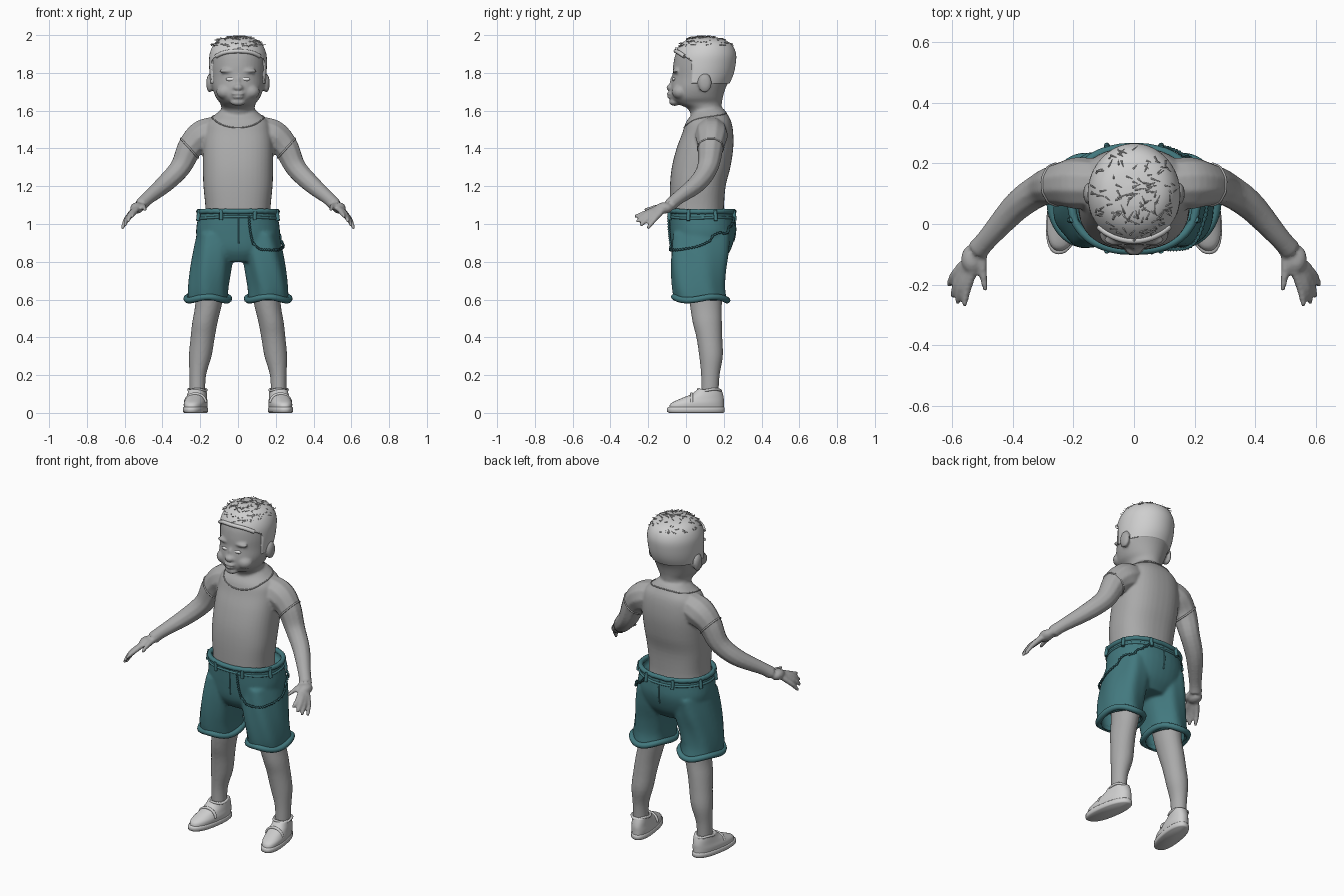
import bpy, bmesh, math, random
from mathutils import Vector, Matrix
from mathutils.bvhtree import BVHTree

if "Cube" in bpy.data.objects:
    bpy.data.objects.remove(bpy.data.objects["Cube"])

random.seed(4)


def material(name, rgb):
    m = bpy.data.materials.new(name)
    m.diffuse_color = (*rgb, 1)
    m.use_nodes = True
    m.node_tree.nodes["Principled BSDF"].inputs["Base Color"].default_value = m.diffuse_color
    return m


SKIN = material("skin grey", (0.40, 0.40, 0.40))
PALE = material("pale grey", (0.62, 0.62, 0.62))
TEAL = material("teal cloth", (0.055, 0.19, 0.21))
DARK = material("dark teal trim", (0.03, 0.11, 0.125))
WHITE = material("eye white", (0.85, 0.85, 0.85))


def add(name, mesh, mat):
    ob = bpy.data.objects.new(name, mesh)
    bpy.context.collection.objects.link(ob)
    mesh.materials.clear()
    mesh.materials.append(mat)
    mesh.shade_smooth()
    return ob


def spline(keys, steps):
    """Catmull-Rom interpolation of tuples."""
    k = [Vector(p) for p in keys]
    out = []
    for i in range(len(k) - 1):
        a, b, c, d = k[max(i - 1, 0)], k[i], k[i + 1], k[min(i + 2, len(k) - 1)]
        for j in range(steps):
            t = j / steps
            out.append(b + (c - a) * (t / 2) + (2 * a - 5 * b + 4 * c - d) * (t * t / 2)
                       + (3 * b - a - 3 * c + d) * (t ** 3 / 2))
    return out + [k[-1]]


def loft(name, keys, mat, n=40, e=2.0, steps=4, grow=0.0, fold=0.0, lean=0.0):
    """Skin stacked ovals given as (z, centre x, front y, back y, half width)."""
    bm = bmesh.new()
    rings = []
    for z, cx, f, b, rx in spline(keys, steps):
        ring = []
        for i in range(n):
            a = math.tau * i / n
            c, s = math.cos(a), math.sin(a)
            k = 1 + fold * math.sin(6 * a + 9 * z)
            x = cx + math.copysign(abs(c) ** (2 / e), c) * (rx + grow) * k
            y = (f + b) / 2 + math.copysign(abs(s) ** (2 / e), s) * ((b - f) / 2 + grow) * k
            ring.append(bm.verts.new((x + lean * (0.12 - y), y, z)))
        rings.append(ring)
    for p, q in zip(rings, rings[1:]):
        for i in range(n):
            bm.faces.new((p[i], p[(i + 1) % n], q[(i + 1) % n], q[i]))
    bm.faces.new(rings[0][::-1])
    bm.faces.new(rings[-1])
    bmesh.ops.recalc_face_normals(bm, faces=bm.faces)
    me = bpy.data.meshes.new(name)
    bm.to_mesh(me)
    bm.free()
    return add(name, me, mat)


def bake(ob):
    dg = bpy.context.evaluated_depsgraph_get()
    dg.update()
    return bpy.data.meshes.new_from_object(ob.evaluated_get(dg))


def tube(name, pts, mat, closed=False):
    """Round tube through (x, y, z, radius) points."""
    cu = bpy.data.curves.new(name, 'CURVE')
    cu.dimensions = '3D'
    cu.bevel_depth, cu.bevel_resolution, cu.use_fill_caps = 1.0, 3, True
    sp = cu.splines.new('POLY')
    sp.points.add(len(pts) - 1)
    for p, q in zip(sp.points, pts):
        p.co, p.radius = (q[0], q[1], q[2], 1), q[3]
    sp.use_cyclic_u = closed
    tmp = bpy.data.objects.new(name, cu)
    bpy.context.collection.objects.link(tmp)
    me = bake(tmp)
    bpy.data.objects.remove(tmp)
    return add(name, me, mat)


def ball(name, loc, size, mat):
    bm = bmesh.new()
    m = Matrix.Translation(loc) @ Matrix.Diagonal((*size, 1))
    bmesh.ops.create_uvsphere(bm, u_segments=20, v_segments=12, radius=1, matrix=m)
    me = bpy.data.meshes.new(name)
    bm.to_mesh(me)
    bm.free()
    return add(name, me, mat)


def fuse(name, parts, mat, voxel, cutters=()):
    """Merge closed parts into one smooth skin, then hollow it with the cutters."""
    bm = bmesh.new()
    for p in parts:
        bm.from_mesh(p.data)
        bpy.data.objects.remove(p)
    me = bpy.data.meshes.new(name)
    bm.to_mesh(me)
    bm.free()
    ob = add(name, me, mat)
    r = ob.modifiers.new("merge", 'REMESH')
    r.mode, r.voxel_size = 'VOXEL', voxel
    s = ob.modifiers.new("soften", 'SMOOTH')
    s.factor, s.iterations = 0.5, 4
    carve(ob, cutters)
    return ob


def carve(ob, cutters):
    for c in cutters:
        b = ob.modifiers.new("cut", 'BOOLEAN')
        b.operation, b.object, b.solver = 'DIFFERENCE', c, 'EXACT'
    mat = ob.data.materials[0]
    me = bake(ob)
    ob.modifiers.clear()
    ob.data = me
    me.materials.clear()
    me.materials.append(mat)
    me.polygons.foreach_set("material_index", [0] * len(me.polygons))
    me.shade_smooth()
    for c in cutters:
        bpy.data.objects.remove(c)


def snap(ob, pts, r, lift=0.0):
    tree = BVHTree.FromPolygons([v.co for v in ob.data.vertices],
                                [p.vertices[:] for p in ob.data.polygons])
    out = []
    for p in pts:
        co, no, _, _ = tree.find_nearest(Vector(p))
        out.append((*(co + no * lift), r))
    return out


# Body: head, torso, arms, hands and legs merged
HEAD = [(1.56, 0, .03, .21, .09), (1.61, 0, .01, .19, .088), (1.64, 0, -.055, .19, .095),
        (1.67, 0, -.082, .195, .117), (1.72, 0, -.083, .21, .135), (1.78, 0, -.072, .24, .142),
        (1.84, 0, -.068, .255, .146), (1.90, 0, -.055, .258, .143), (1.95, 0, -.022, .235, .122),
        (1.98, 0, .02, .185, .085), (1.993, 0, .07, .12, .02)]
TORSO = [(1.0, 0, -.08, .20, .175), (1.08, 0, -.085, .20, .172), (1.2, 0, -.085, .21, .183),
         (1.3, 0, -.075, .235, .186), (1.4, 0, -.05, .25, .186), (1.48, 0, -.02, .25, .18),
         (1.54, 0, .0, .24, .165), (1.58, 0, .03, .22, .12), (1.61, 0, .035, .20, .085)]
LEG = [(.05, .215, .08, .17, .04), (.1, .215, .08, .172, .041), (.2, .213, .08, .178, .044),
       (.3, .2, .07, .195, .06), (.4, .187, .055, .192, .064), (.48, .175, .035, .19, .067),
       (.58, .155, .02, .19, .071), (.75, .135, 0, .2, .085)]
ARM = [(.08, .13, 1.50, .075), (.18, .135, 1.47, .087), (.25, .13, 1.41, .071), (.305, .115, 1.30, .057),
       (.385, .06, 1.215, .049), (.48, -.045, 1.135, .036), (.515, -.085, 1.10, .036)]
FINGERS = [((.50, -.09, 1.10), (.50, -.15, 1.09), (.49, -.22, 1.075)),
           ((.525, -.14, 1.09), (.55, -.21, 1.06), (.56, -.272, 1.04)),
           ((.54, -.145, 1.08), (.57, -.21, 1.05), (.583, -.262, 1.01)),
           ((.555, -.145, 1.07), (.585, -.20, 1.03), (.60, -.242, .99)),
           ((.56, -.13, 1.065), (.595, -.17, 1.02), (.612, -.205, .975))]


def flip(leg, s):
    return [(z, s * cx, f, b, r) for z, cx, f, b, r in leg]


parts = [loft("head", HEAD, SKIN), loft("torso", TORSO, SKIN, e=2.4),
         ball("nose", (0, -.083, 1.722), (.028, .022, .018), SKIN),
         ball("nose_bridge", (0, -.07, 1.75), (.013, .016, .035), SKIN),
         ball("upper_lip", (0, -.082, 1.69), (.036, .022, .009), SKIN),
         ball("lower_lip", (0, -.08, 1.672), (.03, .022, .009), SKIN),
         ball("chin", (0, -.06, 1.645), (.04, .03, .02), SKIN)]
for s in (1, -1):
    parts += [loft("leg", flip(LEG, s), SKIN),
              ball("ear", (s * .15, .10, 1.745), (.018, .036, .05), SKIN),
              ball("cheek", (s * .065, -.03, 1.70), (.05, .045, .04), SKIN),
              ball("brow", (s * .055, -.052, 1.81), (.045, .02, .012), SKIN),
              ball("palm", (s * .535, -.115, 1.085), (.036, .048, .03), SKIN),
              tube("arm", [(s * p[0], *p[1:]) for p in spline(ARM, 5)], SKIN)]
    for f in FINGERS:
        keys = [(s * p[0], p[1], p[2], r) for p, r in zip(f, (.016, .0145, .009))]
        parts.append(tube("finger", spline(keys, 4), SKIN))
body = fuse("body", parts, SKIN, .0075)

# Eyes set into the face
for s in (1, -1):
    at = snap(body, [(s * .055, -.12, 1.776)], 0)[0]
    ball("eye", (at[0], at[1] + .004, at[2]), (.025, .009, .010), WHITE)

# Shirt neckline and sleeve edges
neck = [(.13 * math.cos(a), .12 + .13 * math.sin(a), 1.56 + .05 * math.sin(a))
        for a in (math.tau * i / 48 for i in range(48))]
tube("neckline", snap(body, neck, .0035), SKIN, closed=True)
for s in (1, -1):
    cuff = [(s * (.262 + .058 * math.cos(a)), .125 + .08 * math.sin(a), 1.405 + .058 * math.cos(a))
            for a in (math.tau * i / 32 for i in range(32))]
    tube("sleeve_edge", snap(body, cuff, .005), SKIN, closed=True)

# Hair cap with the face area cut away
hair = loft("hair", [h for h in HEAD if h[0] > 1.7], PALE, n=64, grow=.007)
face = loft("face_cutter", [(-.02, 0, 1.60, 1.915, .165), (.4, 0, 1.60, 1.915, .165)], PALE, n=48, e=2.6, steps=1)
face.data.transform(Matrix(((1, 0, 0, 0), (0, 0, -1, .01), (0, 1, 0, 0), (0, 0, 0, 1))))
nape = loft("nape_cutter", [(1.6, 0, -.4, .4, .4), (1.745, 0, -.4, .4, .4)], PALE, steps=1)
carve(hair, [face, nape])
tube("hairline_roll", snap(hair, [(.125 * math.cos(a), -.10 + .06 * abs(math.cos(a)), 1.865 + .06 * math.sin(a))
     for a in (math.pi * i / 24 for i in range(25))], .011), PALE)

# Loose hair tufts on the crown
bm = bmesh.new()
for i in range(120):
    a, r = random.uniform(0, math.tau), math.sqrt(random.random())
    p = Vector(snap(hair, [(.13 * r * math.cos(a), .09 + .15 * r * math.sin(a), 2.03 - .09 * r)], 0, .003)[0][:3])
    m = Matrix.Translation(p) @ Matrix.Rotation(random.gauss(0, .8), 4, 'Z') @ Matrix.Rotation(1.5, 4, 'Y')
    bmesh.ops.create_cone(bm, cap_ends=True, segments=4, radius1=.003, radius2=.0005,
                          depth=random.uniform(.015, .035), matrix=m)
me = bpy.data.meshes.new("hair_tufts")
bm.to_mesh(me)
add("hair_tufts", me, PALE)

# Shorts, hollow at the waist and legs
PELVIS = [(.80, 0, -.04, .19, .13), (.86, 0, -.075, .235, .20), (.95, 0, -.085, .262, .222),
          (1.03, 0, -.088, .258, .213), (1.075, 0, -.09, .253, .207)]
SHORT_LEG = [(.595, .16, -.06, .215, .108), (.66, .158, -.072, .205, .107), (.75, .146, -.08, .212, .108),
             (.85, .130, -.08, .23, .106), (.95, .115, -.07, .24, .10)]
shell = [loft("pelvis", PELVIS, TEAL, e=2.3)]
cutters = [loft("waist_cutter", [(1.02, 0, -.078, .243, .197), (1.2, 0, -.078, .243, .197)], TEAL, e=2.3)]
for s in (1, -1):
    shell.append(loft("short_leg", flip(SHORT_LEG, s), TEAL, fold=.03, e=2.2))
    cutters.append(loft("leg_cutter", flip([(.5, .16, -.06, .215, .108)] + SHORT_LEG[:3], s), TEAL, grow=-.014))
shorts = fuse("shorts", shell, TEAL, .009, cutters)


def hoop(cx, f, b, rx, z, r, wave, n=64):
    return [(cx + rx * math.cos(a), (f + b) / 2 + (b - f) / 2 * math.sin(a), z + wave * math.sin(3 * a), r)
            for a in (math.tau * i / n for i in range(n))]


# Rolled hems, waistband, belt loops and fly
for s in (1, -1):
    tube("hem", hoop(s * .16, -.062, .218, .112, .605, .017, .009), TEAL, closed=True)
tube("waistband_top", snap(shorts, hoop_pts := [p[:3] for p in hoop(0, -.12, .29, .24, 1.075, 0, .003)], .014), TEAL, closed=True)
tube("waistband_base", snap(shorts, [(x, y, z - .04) for x, y, z in hoop_pts], .007), TEAL, closed=True)
for i in range(8):
    a = math.tau * (i + .5) / 8
    x, y = .25 * math.cos(a), .085 + .21 * math.sin(a)
    tube("belt_loop", snap(shorts, [(x, y, z) for z in (1.02, 1.05, 1.08)], .010, .010), TEAL)
tube("fly_seam", snap(shorts, [(.005, -.15, 1.05 - .02 * i) for i in range(9)], .004), TEAL)
tube("back_seam", snap(shorts, [(0, .32, 1.05 - .02 * i) for i in range(9)], .004), TEAL)

# Hanging chain on one hip
path = spline([(.065, -.14, 1.04), (.075, -.14, .95), (.10, -.13, .88), (.17, -.12, .865), (.26, -.04, .875),
               (.30, .08, .90), (.27, .20, .95), (.18, .30, 1.0), (.10, .32, 1.05)], 14)
tube("chain", [(*p[:3], (.0035, .0075)[i % 2]) for i, p in enumerate(snap(shorts, path, 0, .009))], DARK)

# Shoes with soles and ankle straps
UPPER = [(.02, .215, -.09, .2, .055), (.05, .215, -.08, .2, .058), (.075, .215, -.03, .2, .053),
         (.10, .215, .03, .195, .049), (.125, .215, .06, .187, .046)]
SOLE = [(0, .215, -.09, .198, .054), (.006, .215, -.10, .205, .06), (.026, .215, -.10, .205, .06),
        (.031, .215, -.094, .2, .056)]
for s in (1, -1):
    loft("shoe", flip(UPPER, s), PALE, e=2.3, lean=s * .15)
    loft("sole", flip(SOLE, s), PALE, e=2.3, steps=1, lean=s * .15)
    tube("ankle_strap", hoop(s * .215, .065, .183, .047, .122, .007, .004, 32), PALE, closed=True)
    tube("shoe_strap", [(s * (.225 + .054 * math.cos(a)), .03, .055 + .046 * math.sin(a), .008)
         for a in (math.pi * i / 12 for i in range(13))], PALE)
